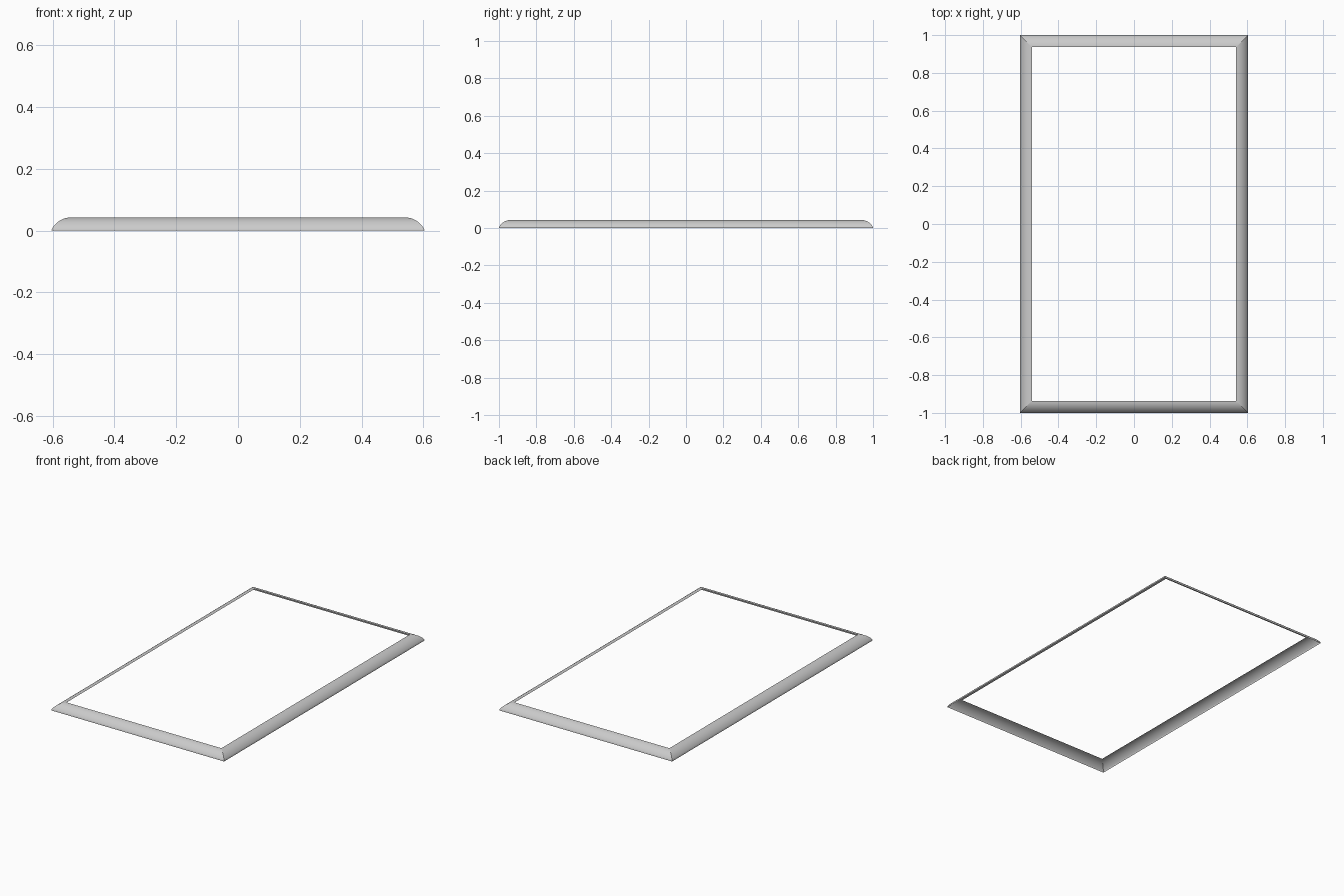
import bpy, bmesh, math

if "Cube" in bpy.data.objects:
    bpy.data.objects.remove(bpy.data.objects["Cube"])

HX, HY = 0.603, 1.0            # outer half sizes
W, H, LIP = 0.063, 0.043, 0.004  # moulding width, height, small base lip
STEPS = 10

# Moulding profile as (inset, height): short upright lip, then a rounded slope flattening at the inner edge
chord = math.hypot(W, H - LIP)
end = 2 * math.atan2(H - LIP, W)
radius = chord / (2 * math.sin(end / 2))
profile = [(0, 0)]
for i in range(STEPS + 1):
    a = end * (1 - i / STEPS)
    profile.append((W - radius * math.sin(a), H - radius * (1 - math.cos(a))))

# Open-backed rectangular frame with mitred corners
bm = bmesh.new()
loops = []
for inset, z in profile:
    x, y = HX - inset, HY - inset
    loops.append([bm.verts.new(p) for p in ((-x, -y, z), (x, -y, z), (x, y, z), (-x, y, z))])
for lower, upper in zip(loops, loops[1:]):
    for k in range(4):
        n = (k + 1) % 4
        bm.faces.new((lower[k], lower[n], upper[n], upper[k]))
    for k in range(4):
        bm.edges.get((lower[k], upper[k])).smooth = False   # crisp mitres

mesh = bpy.data.meshes.new("frame_moulding")
bm.to_mesh(mesh)
bm.free()
frame = bpy.data.objects.new("frame_moulding", mesh)
bpy.context.collection.objects.link(frame)

# Smooth along the curve, sharp at the lip and mitres
bpy.context.view_layer.objects.active = frame
frame.select_set(True)
bpy.ops.object.shade_smooth_by_angle(angle=math.radians(30), keep_sharp_edges=True)
